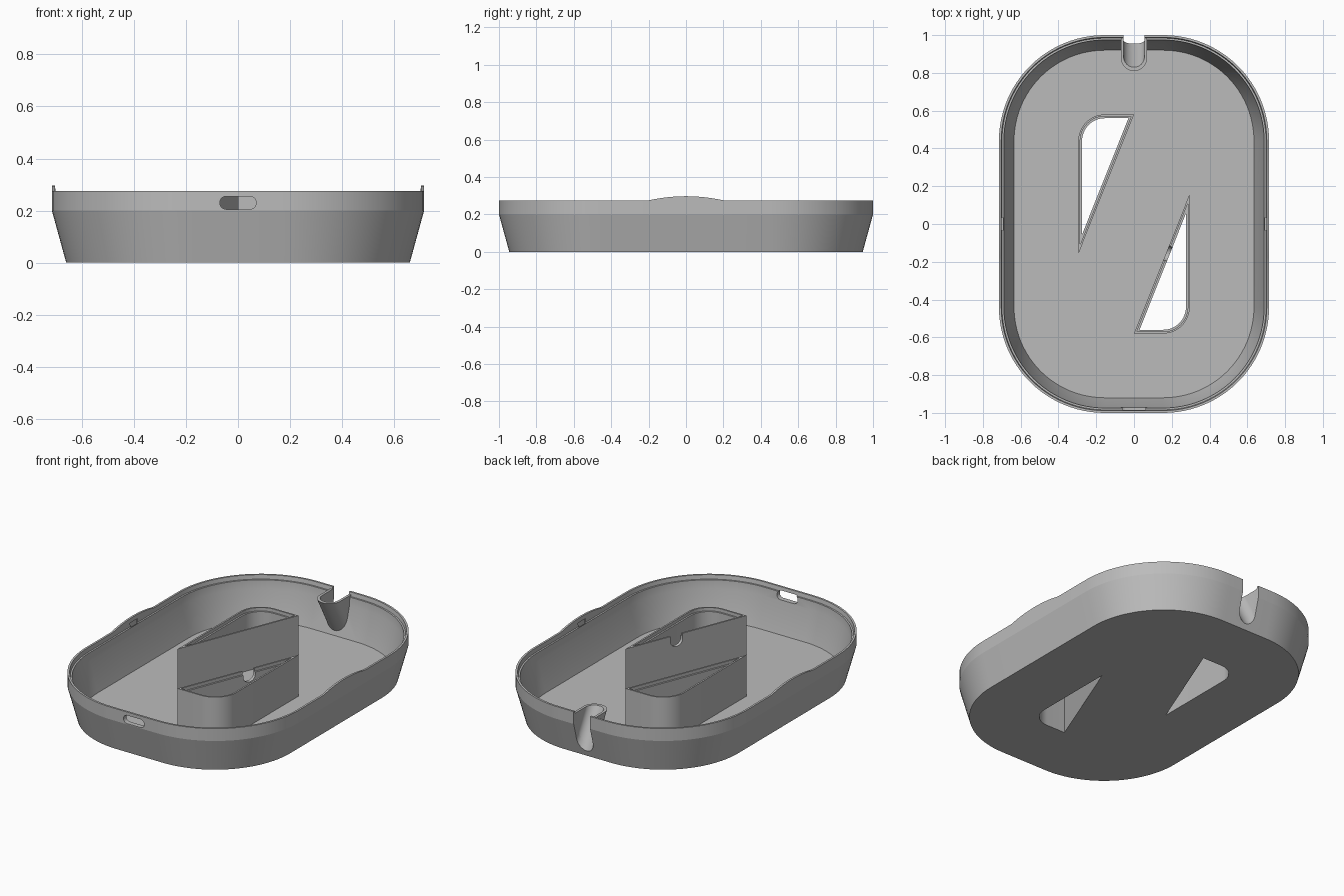
import bpy, bmesh
from math import pi, cos, sin, hypot, radians
from mathutils import Matrix, Vector

cube = bpy.data.objects.get("Cube")
if cube:
    bpy.data.objects.remove(cube, do_unlink=True)

grey = bpy.data.materials.new("plain grey")
grey.use_nodes = True
COLOUR = (0.5, 0.5, 0.5, 1)
grey.diffuse_color = COLOUR
grey.node_tree.nodes["Principled BSDF"].inputs["Base Color"].default_value = COLOUR

RIM, FLOOR, LEDGE = 0.275, 0.02, 0.25


def loft(name, rings, ring_shaped=False, matrix=Matrix()):
    """Skin a stack of equal-length rings; cap the ends or join them."""
    bm = bmesh.new()
    loops = [[bm.verts.new(matrix @ Vector(p)) for p in r] for r in rings]
    pairs = list(zip(loops, loops[1:]))
    if ring_shaped:
        pairs.append((loops[-1], loops[0]))
    else:
        bm.faces.new(loops[0][::-1])
        bm.faces.new(loops[-1])
    n = len(loops[0])
    for a, b in pairs:
        for i in range(n):
            j = (i + 1) % n
            bm.faces.new((a[i], a[j], b[j], b[i]))
    bmesh.ops.recalc_face_normals(bm, faces=bm.faces)
    mesh = bpy.data.meshes.new(name)
    bm.to_mesh(mesh)
    bm.free()
    mesh.materials.append(grey)
    obj = bpy.data.objects.new(name, mesh)
    bpy.context.collection.objects.link(obj)
    return obj


def arc(cx, cy, r, a0, a1, n):
    return [(cx + r * cos(a0 + (a1 - a0) * i / n),
             cy + r * sin(a0 + (a1 - a0) * i / n)) for i in range(n + 1)]


def select(obj):
    bpy.ops.object.select_all(action='DESELECT')
    obj.select_set(True)
    bpy.context.view_layer.objects.active = obj


def boolean(obj, cutter, operation='DIFFERENCE'):
    cutter.hide_render = True
    mod = obj.modifiers.new("cut", 'BOOLEAN')
    mod.operation, mod.solver, mod.object = operation, 'EXACT', cutter
    select(obj)
    bpy.ops.object.modifier_apply(modifier=mod.name)


def tray_ring(d, z, raised=False):
    """Rounded rectangle inset by d; raised adds the bowed side tabs."""
    cx, cy, r = 0.155, 0.44, 0.56 - d
    side = [(cx + r, -0.2 + 0.4 * i / 16) for i in range(17)]
    half = side + arc(cx, cy, r, 0, pi / 2, 24) + arc(-cx, cy, r, pi / 2, pi, 24)
    pts = half + [(-x, -y) for x, y in half]
    return [(x, y, z + (0.022 * max(0, 1 - (y / 0.2) ** 2) if raised else 0))
            for x, y in pts]


def wedge_ring(d, z):
    """Triangular outline with one rounded corner, inset by d."""
    left, top = -0.295 + d, 0.58 - d
    w, h = 0.295, 0.74
    k = d * hypot(w, h)
    right = -(k + w * d) / h
    low = 0.58 + (k - h * (w - d)) / w
    r = 0.14 - d
    pts = [(left, low), (right, top)] + arc(left + r, top - r, r, pi / 2, pi, 12)
    return [(x, y, z) for x, y in pts]


def chute_ring(r, back, z):
    """U section open to the back, sliding backwards as it goes down."""
    cy = back + r + 0.55 * (0.26 - z)
    return [(x, y, z) for x, y in
            [(r, 1.4)] + arc(0, cy, r, 0, -pi, 20) + [(-r, 1.4)]]


def slot_cutter(name, half, r, z_low, z_high, matrix):
    """Upright stadium section pushed along local y."""
    if half:
        pts = arc(half, z_low, r, -pi / 2, pi / 2, 12) + \
            arc(-half, z_low, r, pi / 2, 3 * pi / 2, 12)
    else:
        pts = arc(0, z_low, r, -pi, 0, 16) + [(r, z_high), (-r, z_high)]
    return loft(name, [[(x, y, z) for x, z in pts] for y in (-0.1, 0.1)],
                matrix=matrix)


# Tray shell with flared walls, thin outer lip and inner ledge
tray = loft("tray", [
    tray_ring(0.055, 0), tray_ring(0, 0.2), tray_ring(0, RIM, True),
    tray_ring(0.012, RIM, True), tray_ring(0.016, LEDGE),
    tray_ring(0.026, LEDGE), tray_ring(0.03, 0.2), tray_ring(0.08, FLOOR)])

helpers, parts = [], [tray]

# Two wedge-shaped wells around openings in the floor
for name, turn in (("left_well", 0), ("right_well", pi)):
    spin = Matrix.Rotation(turn, 4, 'Z')
    hole = loft("well_cutter", [wedge_ring(0.02, -0.1), wedge_ring(0.02, 0.1)],
                matrix=spin)
    boolean(tray, hole)
    helpers.append(hole)
    parts.append(loft(name, [
        wedge_ring(0, FLOOR), wedge_ring(0, 0.27), wedge_ring(0.01, 0.27),
        wedge_ring(0.01, LEDGE), wedge_ring(0.02, LEDGE),
        wedge_ring(0.02, FLOOR)], True, spin))

# Cable notch in the slanted wall of one well
slant = Matrix.Translation((0.175, -0.155, 0)) @ Matrix.Rotation(radians(68.3), 4, 'Z')
notch = slot_cutter("notch_cutter", 0, 0.04, 0.24, 0.4,
                    slant @ Matrix.Diagonal((1, 0.4, 1, 1)))
boolean(parts[2], notch)
helpers.append(notch)

# Sloping cable chute through the back wall
chute = loft("cable_chute", [chute_ring(0.07, 0.81, z) for z in (FLOOR, 0.26)])
hull = loft("hull_cutter", [tray_ring(0.06, 0), tray_ring(0.005, 0.2),
                            tray_ring(0.005, 0.4)])
channel = loft("channel_cutter", [chute_ring(0.055, 0.83, z) for z in (0, 0.4)])
boolean(chute, hull, 'INTERSECT')
boolean(chute, channel)
boolean(tray, channel)
parts.append(chute)

# Port slot in the front wall
port = slot_cutter("port_cutter", 0.045, 0.025, 0.23, 0,
                   Matrix.Translation((0, -1, 0)))
boolean(tray, port)
helpers += [hull, channel, port]

# Small catches cut inside the side tabs
for s in (-1, 1):
    catch = loft("catch_cutter", [
        [(s * (0.698 + 0.005 * a), 0.035 * b, z)
         for a, b in ((-1, -1), (2, -1), (2, 1), (-1, 1))]
        for z in (0.235, 0.272)])
    boolean(tray, catch)
    helpers.append(catch)

for h in helpers:
    bpy.data.objects.remove(h, do_unlink=True)
for p in parts:
    select(p)
    bpy.ops.object.shade_smooth_by_angle(angle=radians(12))
